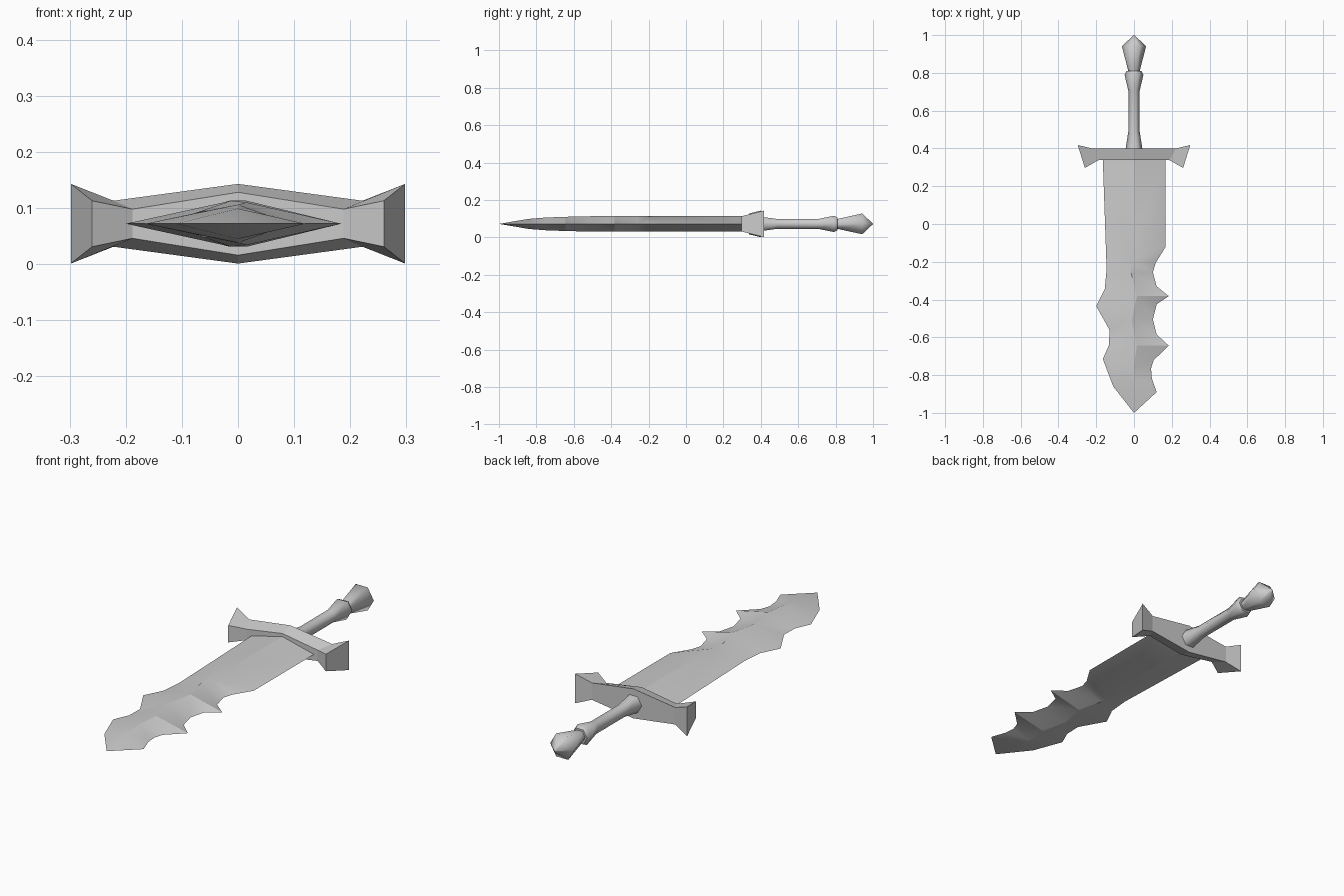
import bpy, bmesh, math

if "Cube" in bpy.data.objects:
    bpy.data.objects.remove(bpy.data.objects["Cube"])

ZC = 0.072  # height of the sword's middle plane

steel = bpy.data.materials.new("grey_steel")
steel.diffuse_color = (0.6, 0.6, 0.6, 1)
steel.use_nodes = True
steel.node_tree.nodes["Principled BSDF"].inputs["Base Color"].default_value = steel.diffuse_color


def finish(name, bm, angle):
    bmesh.ops.remove_doubles(bm, verts=bm.verts, dist=1e-5)
    bmesh.ops.recalc_face_normals(bm, faces=bm.faces)
    me = bpy.data.meshes.new(name)
    bm.to_mesh(me)
    bm.free()
    me.materials.append(steel)
    ob = bpy.data.objects.new(name, me)
    bpy.context.collection.objects.link(ob)
    bpy.ops.object.select_all(action='DESELECT')
    ob.select_set(True)
    bpy.context.view_layer.objects.active = ob
    bpy.ops.object.shade_smooth_by_angle(angle=math.radians(angle))


def stitch(bm, a, b):
    """Fill between two vertex rows that both run down -y."""
    i = j = 0
    while i < len(a) - 1 or j < len(b) - 1:
        step_a = j == len(b) - 1 or (i < len(a) - 1 and a[i + 1].co.y >= b[j + 1].co.y)
        new = a[i + 1] if step_a else b[j + 1]
        if len({a[i], b[j], new}) == 3:
            bm.faces.new((a[i], b[j], new))
        if step_a:
            i += 1
        else:
            j += 1


# Blade: two cutting edges joined to a raised ridge above and below
left = [(-.165, .34), (-.145, -.24), (-.155, -.345), (-.2, -.435), (-.13, -.56),
        (-.132, -.64), (-.165, -.715), (-.11, -.86)]
right = [(.168, .34), (.168, -.12), (.115, -.205), (.1, -.255), (.12, -.33),
         (.184, -.382), (.12, -.425), (.1, -.505), (.12, -.585), (.184, -.644),
         (.105, -.72), (.09, -.765), (.095, -.82), (.12, -.89)]
ridge = [(0, .34, .041), (0, -.095, .041), (-.015, -.2, .041), (-.015, -.26, .041),
         (.015, -.381, .041), (-.012, -.51, .041), (.015, -.643, .038),
         (0, -.75, .034), (0, -.84, .027)]
bm = bmesh.new()
tip = bm.verts.new((0, -1, ZC))
edge_l = [bm.verts.new((x, y, ZC)) for x, y in left] + [tip]
edge_r = [bm.verts.new((x, y, ZC)) for x, y in right] + [tip]
roots = []
for s in (1, -1):
    row = [bm.verts.new((x, y, ZC + s * h)) for x, y, h in ridge] + [tip]
    stitch(bm, edge_l, row)
    stitch(bm, row, edge_r)
    roots.append(row[0])
bm.faces.new((edge_l[0], roots[0], edge_r[0], roots[1]))
finish("blade", bm, 25)

# Crossguard: four-cornered sections, waisted then flared at both ends
# half section: front x, y, half height, then back x, y, half height
half = [(.26, .297, .041, .298, .418, .071),
        (.188, .338, .026, .222, .4, .041),
        (0, .338, .056, 0, .4, .071)]
stations = [(-f, fy, fh, -b, by, bh) for f, fy, fh, b, by, bh in half] + half[1::-1]
bm = bmesh.new()
rings = [[bm.verts.new(p) for p in ((f, fy, ZC - fh), (f, fy, ZC + fh),
                                    (b, by, ZC + bh), (b, by, ZC - bh))]
         for f, fy, fh, b, by, bh in stations]
for p, q in zip(rings, rings[1:]):
    for k in range(4):
        n = (k + 1) % 4
        bm.faces.new((p[k], p[n], q[n], q[k]))
bm.faces.new(rings[0])
bm.faces.new(rings[-1])
finish("crossguard", bm, 10)


def lathe(name, profile, angle, sides=6):
    """Turn a (y, radius) profile about the sword's long axis."""
    bm = bmesh.new()
    rings = []
    for y, r in profile:
        rings.append([bm.verts.new((r * math.cos(t), y, ZC + r * math.sin(t)))
                      for t in (2 * math.pi * k / sides for k in range(sides))])
    for p, q in zip(rings, rings[1:]):
        for k in range(sides):
            n = (k + 1) % sides
            bm.faces.new((p[k], p[n], q[n], q[k]))
    bm.faces.new(rings[0])
    bm.faces.new(rings[-1])
    finish(name, bm, angle)


# Grip with a swollen foot and collar, then the pointed pommel
lathe("grip", [(.395, .045), (.49, .03), (.705, .03), (.79, .05), (.81, .04)], 62)
lathe("pommel", [(.8, .028), (.942, .064), (1.0, .001)], 62)
